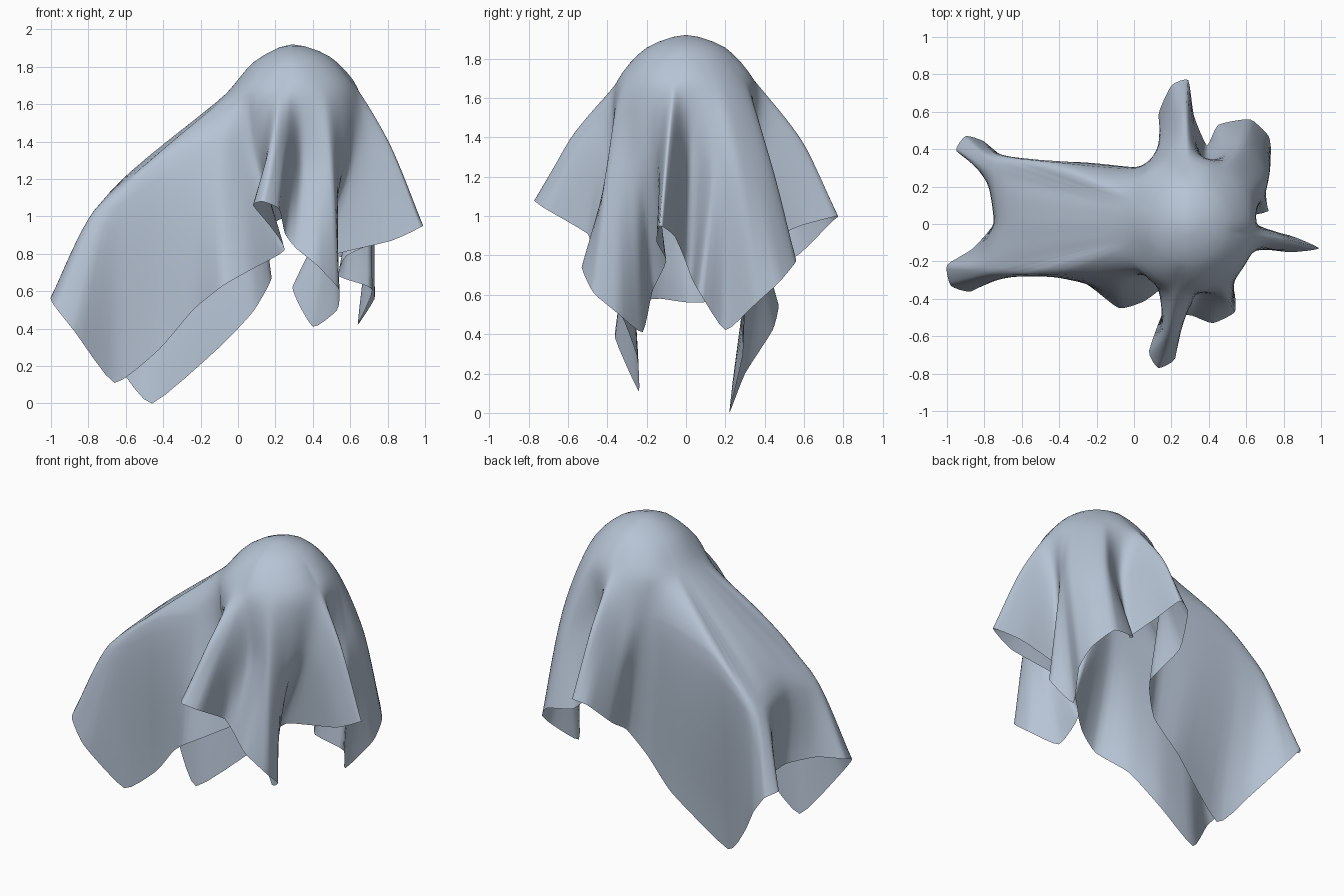
import bpy, bmesh, math
from mathutils import Vector

if "Cube" in bpy.data.objects:
    bpy.data.objects.remove(bpy.data.objects["Cube"])

# Hem of the cloth, counter-clockwise from the right-hand fold tip (x, y, z)
HEM = [
    (.99, -.13, .95), (.83, -.06, .90), (.58, -.01, .79), (.54, .03, .68),
    (.72, .07, .61), (.64, .20, .42), (.73, .36, .56), (.72, .47, .66),
    (.62, .56, .77), (.45, .53, .80), (.39, .42, .87), (.32, .58, .95),
    (.29, .77, 1.0), (.20, .74, .97), (.13, .58, .81), (.18, .36, .67),
    (.08, .28, .49), (-.10, .29, .30), (-.46, .22, 0), (-.64, .30, .20),
    (-.80, .44, .42), (-.90, .47, .55), (-.95, .39, .58), (-.78, .26, .57),
    (-.74, .02, .56), (-.86, -.13, .58), (-1.0, -.22, .57), (-.98, -.33, .52),
    (-.87, -.36, .38), (-.66, -.24, .11), (-.42, -.25, .29), (-.24, -.33, .50),
    (-.08, -.45, .63), (.06, -.41, .71), (.25, -.27, .82), (.17, -.43, .95),
    (.08, -.68, 1.06), (.13, -.77, 1.08), (.22, -.72, 1.04), (.25, -.50, .91),
    (.31, -.49, .83), (.42, -.53, .74), (.54, -.47, .61), (.53, -.34, .50),
    (.40, -.22, .41), (.29, -.17, .62), (.42, -.10, .77), (.82, -.15, .87)]
# Cross-section at mid height, one point for every second hem point
MID = [
    (.81, -.09, 1.39), (.63, .02, 1.30), (.69, .14, 1.28), (.71, .27, 1.27),
    (.58, .43, 1.28), (.38, .34, 1.30), (.28, .59, 1.38), (.15, .43, 1.33),
    (.01, .30, 1.41), (-.42, .33, 1.30), (-.70, .35, 1.08), (-.75, .27, 1.05),
    (-.72, 0, 1.08), (-.77, -.23, 1.03), (-.67, -.27, 1.10), (-.40, -.27, 1.30),
    (-.08, -.29, 1.41), (.11, -.29, 1.30), (.17, -.58, 1.38), (.25, -.54, 1.38),
    (.34, -.38, 1.28), (.50, -.40, 1.25), (.55, -.27, 1.25), (.61, -.16, 1.30)]
APEX = Vector((.29, 0, 1.92))
STEPS = (3, 4, 7, 8)                       # samples per span down each spoke


def hermite(a, b, ta, tb, t):
    t2, t3 = t * t, t * t * t
    return ((2 * t3 - 3 * t2 + 1) * a + (t3 - 2 * t2 + t) * ta
            + (3 * t2 - 2 * t3) * b + (t3 - t2) * tb)


def closed_curve(points, steps, k):
    """Smooth closed curve through the points, `steps` samples per span."""
    p = [Vector(q) for q in points]
    n = len(p)
    out = []
    for i in range(n):
        a, b, c, d = p[i - 1], p[i], p[(i + 1) % n], p[(i + 2) % n]
        out += [hermite(b, c, (c - a) * k, (d - b) * k, s / steps) for s in range(steps)]
    return out


def spoke(mid, hem):
    """Line of cloth from the top, over the round dome, to the hem."""
    d = (mid - APEX).xy.normalized()
    drop = .025 * max(0, -d.x)             # the roof side leaves the dome lower
    p = [APEX] + [Vector((APEX.x + d.x * r, d.y * r, z - drop))
                  for r, z in ((.2, 1.855), (.35, 1.685))] + [mid, hem]
    seg = [b - a for a, b in zip(p, p[1:])]
    tan = [Vector((d.x, d.y, 0))]
    tan += [(a.normalized() + b.normalized()).normalized() for a, b in zip(seg, seg[1:])]
    tan.append(seg[-1].normalized())
    out = []
    for i, n in enumerate(STEPS):
        k = seg[i].length * (.5 if i == 2 and d.x < -.6 else .8)
        out += [hermite(p[i], p[i + 1], tan[i] * k, tan[i + 1] * k, s / n) for s in range(n)]
    return out[1:] + [hem]


# Draped cloth
hem = closed_curve(HEM, 4, .25)
mid = closed_curve(MID, 8, .4)
spokes = [spoke(m, h) for m, h in zip(mid, hem)]
low = min(p.z for s in spokes for p in s)
bm = bmesh.new()
top = bm.verts.new(APEX - Vector((0, 0, low)))
grid = [[bm.verts.new((p.x, p.y, p.z - low)) for p in s] for s in spokes]
for i, a in enumerate(grid):
    b = grid[(i + 1) % len(grid)]
    bm.faces.new((top, a[0], b[0]))
    for j in range(len(a) - 1):
        bm.faces.new((a[j], a[j + 1], b[j + 1], b[j]))
for f in bm.faces:
    f.smooth = True
mesh = bpy.data.meshes.new("draped_cloth")
bm.to_mesh(mesh)
bm.free()
cloth = bpy.data.objects.new("draped_cloth", mesh)
bpy.context.collection.objects.link(cloth)

mat = bpy.data.materials.new("pale blue grey")
mat.diffuse_color = (.47, .55, .66, 1)
mat.use_nodes = True
mat.node_tree.nodes["Principled BSDF"].inputs["Base Color"].default_value = mat.diffuse_color
mesh.materials.append(mat)
